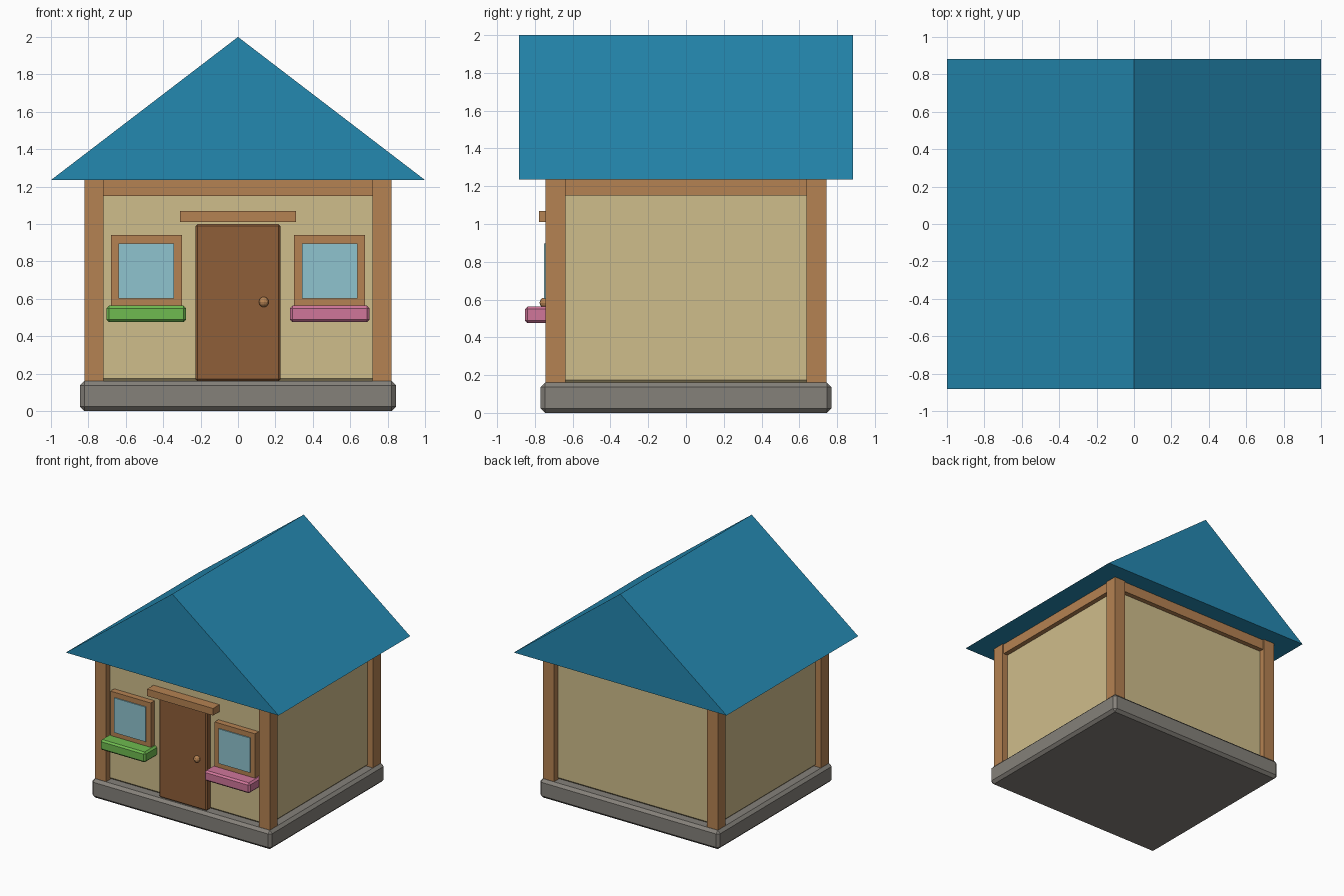
import bpy
import bmesh

cube = bpy.data.objects.get("Cube")
if cube:
    bpy.data.objects.remove(cube, do_unlink=True)


def material(name, code):
    """Flat material from an sRGB hex string, stored as linear values."""
    def linear(v):
        return v / 12.92 if v <= 0.04045 else ((v + 0.055) / 1.055) ** 2.4
    rgb = [linear(c / 255) for c in bytes.fromhex(code)]
    mat = bpy.data.materials.new(name)
    mat.use_nodes = True
    mat.diffuse_color = (*rgb, 1)
    mat.node_tree.nodes["Principled BSDF"].inputs["Base Color"].default_value = (*rgb, 1)
    return mat


roof_blue = material("roof blue", "2488B0")
plaster = material("plaster", "CFBD8B")
timber = material("timber", "B58252")
door_brown = material("door brown", "8F5F39")
stone = material("stone grey", "85817A")
glass = material("window glass", "8FC4CF")
leaf_green = material("planter green", "6FBB50")
pink = material("planter pink", "D0769A")


def finish(name, bm, mat):
    bmesh.ops.recalc_face_normals(bm, faces=bm.faces)
    mesh = bpy.data.meshes.new(name)
    bm.to_mesh(mesh)
    bm.free()
    mesh.materials.append(mat)
    obj = bpy.data.objects.new(name, mesh)
    bpy.context.collection.objects.link(obj)
    return obj


def box(name, x, y, z, mat, bevel=0):
    """Box given by (low, high) ranges, with an optional chamfer."""
    bm = bmesh.new()
    bmesh.ops.create_cube(bm, size=1)
    for v in bm.verts:
        v.co = [(r[0] + r[1]) / 2 + c * (r[1] - r[0]) for r, c in zip((x, y, z), v.co)]
    if bevel:
        bmesh.ops.bevel(bm, geom=bm.edges[:], offset=bevel, segments=1,
                        affect='EDGES', profile=0.5)
    return finish(name, bm, mat)


# Base and walls
WX, WY = 0.77, 0.692
box("foundation", (-0.845, 0.845), (-0.77, 0.77), (0, 0.16), stone, 0.023)
box("walls", (-WX, WX), (-WY, WY), (0.155, 1.235), plaster, 0.02)

# Corner posts and the beams joining them under the eaves
for sx, side in ((-1, "right"), (1, "left")):
    for sy, end in ((-1, "front"), (1, "back")):
        px, py = sx * WX, sy * WY
        box(f"post_{end}_{side}", (px - 0.051, px + 0.051),
            (py - 0.053, py + 0.053), (0.15, 1.236), timber)
    box(f"beam_{side}", (sx * WX - 0.04, sx * WX + 0.04),
        (-0.645, 0.645), (1.15, 1.236), timber)
for sy, end in ((-1, "front"), (1, "back")):
    box(f"beam_{end}", (-0.725, 0.725),
        (sy * WY - 0.04, sy * WY + 0.04), (1.15, 1.236), timber)

# Solid gable roof
bm = bmesh.new()
gable = bm.faces.new([bm.verts.new(p) for p in
                      ((-1, -0.883, 1.235), (1, -0.883, 1.235), (0, -0.883, 2))])
swept = bmesh.ops.extrude_face_region(bm, geom=[gable], use_keep_orig=True)["geom"]
bmesh.ops.translate(bm, vec=(0, 1.766, 0),
                    verts=[g for g in swept if isinstance(g, bmesh.types.BMVert)])
finish("roof", bm, roof_blue)

# Door with lintel and knob
box("door", (-0.226, 0.226), (-0.742, -0.67), (0.16, 1.0), door_brown, 0.01)
box("lintel", (-0.31, 0.31), (-0.778, -0.68), (1.01, 1.07), timber)
bm = bmesh.new()
bmesh.ops.create_uvsphere(bm, u_segments=10, v_segments=6, radius=0.028)
bmesh.ops.translate(bm, verts=bm.verts, vec=(0.138, -0.747, 0.583))
finish("door_knob", bm, timber)

# Windows, each with a planter below
for cx, side, colour in ((-0.49, "right", leaf_green), (0.49, "left", pink)):
    box(f"window_frame_{side}", (cx - 0.19, cx + 0.19), (-0.743, -0.68),
        (0.55, 0.94), timber)
    box(f"window_pane_{side}", (cx - 0.148, cx + 0.148), (-0.753, -0.744),
        (0.602, 0.897), glass)
    box(f"planter_{side}", (cx - 0.213, cx + 0.213), (-0.853, -0.68),
        (0.475, 0.563), colour, 0.014)
